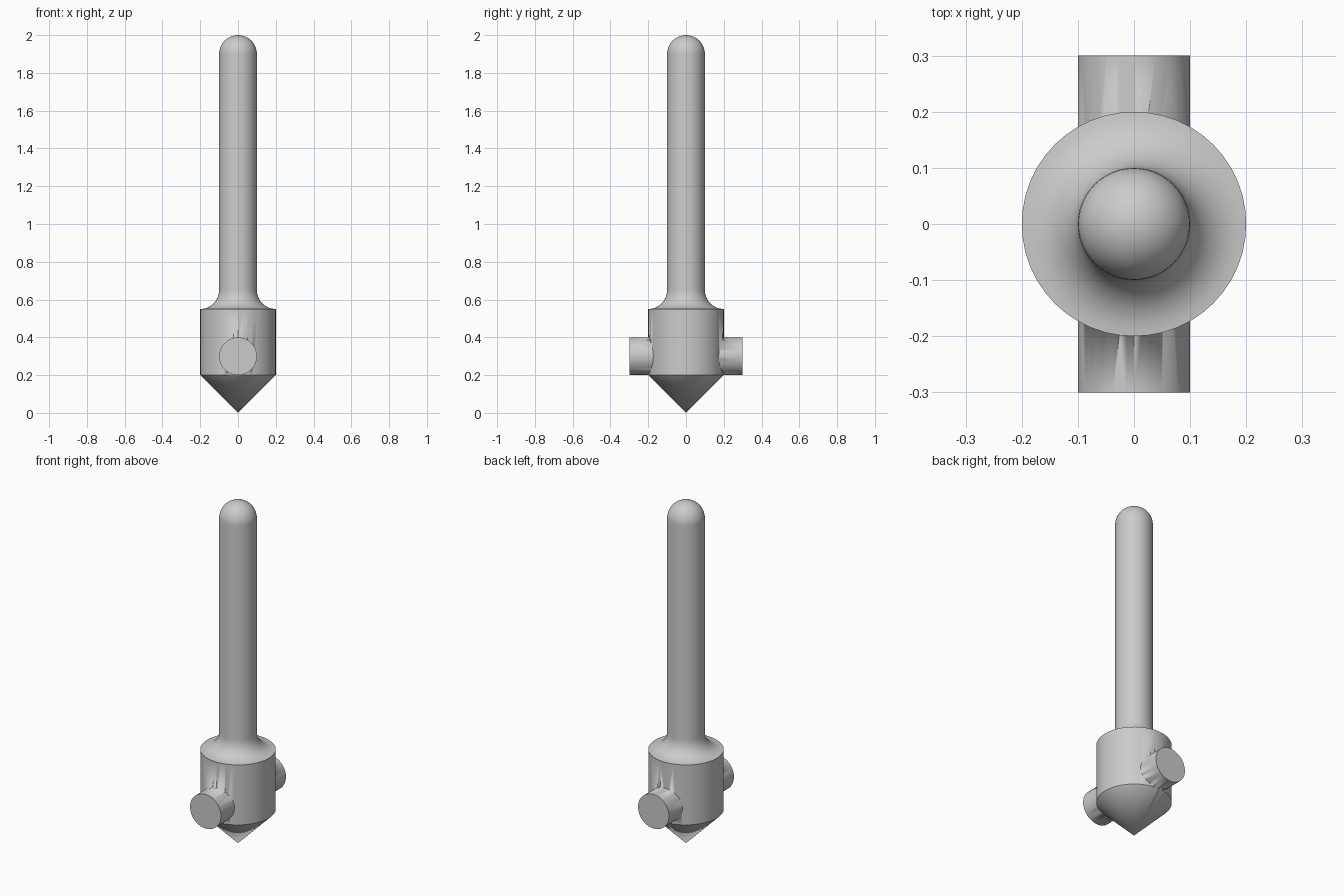
import bpy, bmesh
from math import sin, cos, pi, radians
from mathutils import Matrix

cube = bpy.data.objects.get("Cube")
if cube:
    bpy.data.objects.remove(cube, do_unlink=True)

SEGMENTS = 48
BODY_R, ROD_R = 0.2, 0.1

grey = bpy.data.materials.new("plain_grey")
grey.use_nodes = True
colour = (0.6, 0.6, 0.6, 1)
grey.diffuse_color = colour
grey.node_tree.nodes["Principled BSDF"].inputs["Base Color"].default_value = colour


def finish(name, bm):
    """Turn a bmesh into a smooth-shaded object that keeps its sharp edges."""
    bmesh.ops.recalc_face_normals(bm, faces=bm.faces)
    mesh = bpy.data.meshes.new(name)
    bm.to_mesh(mesh)
    bm.free()
    mesh.materials.append(grey)
    obj = bpy.data.objects.new(name, mesh)
    bpy.context.collection.objects.link(obj)
    bpy.ops.object.select_all(action='DESELECT')
    obj.select_set(True)
    bpy.context.view_layer.objects.active = obj
    bpy.ops.object.shade_smooth_by_angle(angle=radians(30))
    return obj


def arc(cx, cz, r, start, end, steps):
    """Profile points along a circular arc, angles in degrees."""
    angles = [radians(start + (end - start) * i / steps) for i in range(steps + 1)]
    return [(cx + r * cos(a), cz + r * sin(a)) for a in angles]


# Pointed body, concave shoulder and round-ended rod, turned as one piece
profile = [(0, 0), (BODY_R, 0.2)]
profile += arc(BODY_R, 0.65, 0.1, 270, 180, 10)
profile += arc(0, 1.9, ROD_R, 0, 90, 10)
bm = bmesh.new()
verts = [bm.verts.new((r, 0, z)) for r, z in profile]
edges = [bm.edges.new(pair) for pair in zip(verts, verts[1:])]
bmesh.ops.spin(bm, geom=verts + edges, cent=(0, 0, 0), axis=(0, 0, 1),
               angle=2 * pi, steps=SEGMENTS, use_duplicate=False)
bmesh.ops.remove_doubles(bm, verts=bm.verts, dist=0.0001)
shaft = finish("pointed_shaft", bm)

# Cross pin sticking out of the front and back of the body
bm = bmesh.new()
bmesh.ops.create_cone(bm, cap_ends=True, segments=SEGMENTS, radius1=0.1, radius2=0.1,
                      depth=0.6, matrix=Matrix.Translation((0, 0, 0.3)) @ Matrix.Rotation(pi / 2, 4, 'X'))
pin = finish("cross_pin", bm)

# Join the pin to the body as a single solid
union = shaft.modifiers.new("pin_union", 'BOOLEAN')
union.operation = 'UNION'
union.solver = 'EXACT'
union.object = pin
pin.hide_render = True
pin.hide_set(True)
